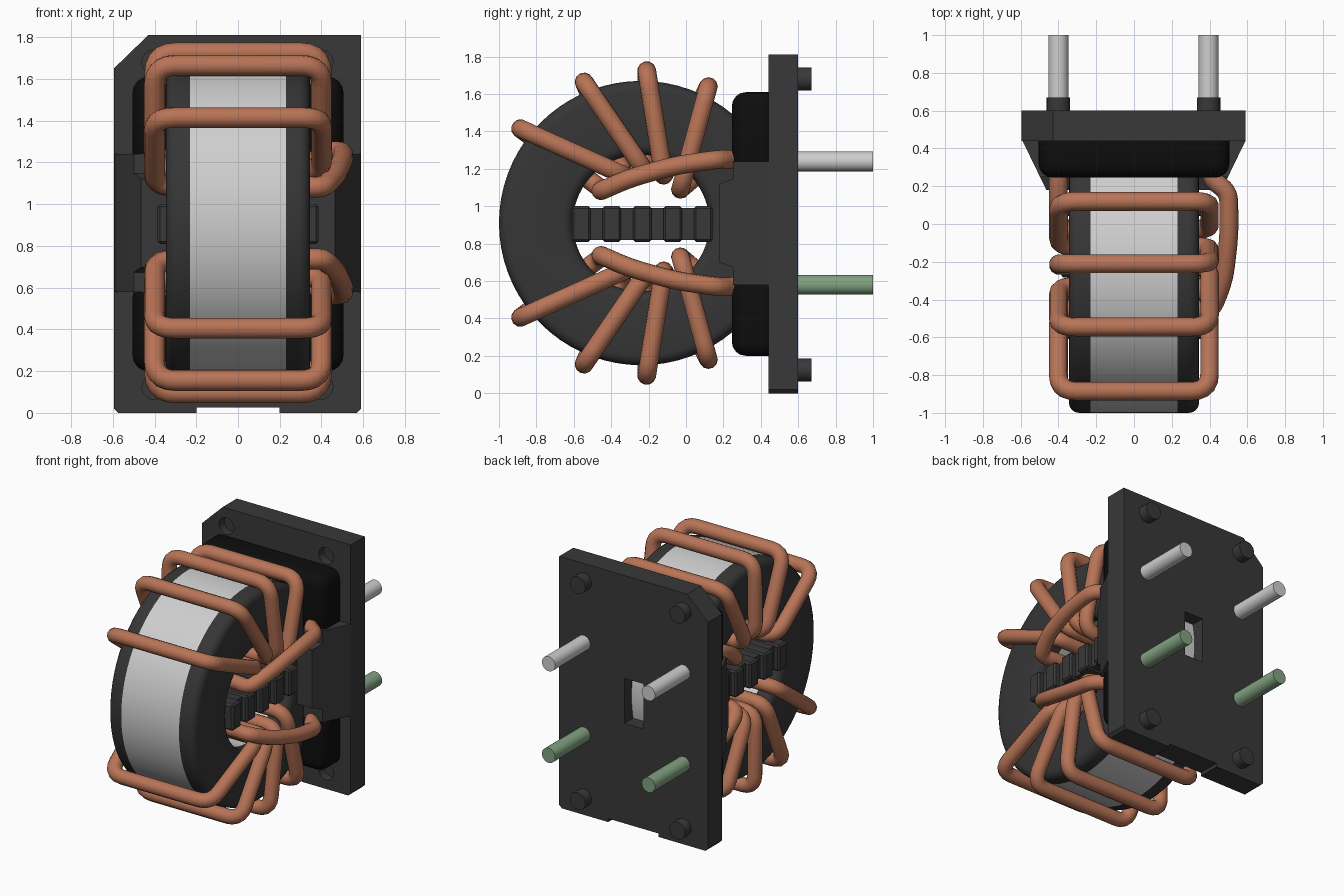
import bpy, bmesh, math
from mathutils import Vector

if "Cube" in bpy.data.objects:
    bpy.data.objects.remove(bpy.data.objects["Cube"])


def material(name, rgb):
    m = bpy.data.materials.new(name)
    m.use_nodes = True
    m.diffuse_color = (*rgb, 1)
    m.node_tree.nodes["Principled BSDF"].inputs["Base Color"].default_value = (*rgb, 1)
    return m


PLASTIC = material("dark grey plastic", (0.04, 0.04, 0.04))
SHELL = material("core shell grey", (0.036, 0.036, 0.036))
GLUE = material("black glue", (0.004, 0.004, 0.004))
COPPER = material("copper", (0.48, 0.175, 0.095))
STEEL = material("light grey metal", (0.62, 0.62, 0.62))
GREEN = material("green metal", (0.22, 0.36, 0.22))

CY, CZ = -0.24, 0.91      # core centre


def finish(name, bm, mats, smooth=False):
    bmesh.ops.recalc_face_normals(bm, faces=bm.faces)
    me = bpy.data.meshes.new(name)
    bm.to_mesh(me)
    bm.free()
    ob = bpy.data.objects.new(name, me)
    bpy.context.collection.objects.link(ob)
    for m in mats:
        me.materials.append(m)
    if smooth:
        select(ob)
        bpy.ops.object.shade_smooth_by_angle(angle=math.radians(35))
    return ob


def select(ob):
    bpy.ops.object.select_all(action='DESELECT')
    ob.select_set(True)
    bpy.context.view_layer.objects.active = ob


def prism(name, points, offset, mat):
    """Extrude a closed outline of 3D points."""
    bm = bmesh.new()
    f = bm.faces.new([bm.verts.new(p) for p in points])
    ext = bmesh.ops.extrude_face_region(bm, geom=[f])
    bmesh.ops.translate(bm, vec=offset,
                        verts=[v for v in ext["geom"] if isinstance(v, bmesh.types.BMVert)])
    return finish(name, bm, [mat])


def box(name, lo, hi, mat, bevel=0, segments=1):
    bm = bmesh.new()
    bmesh.ops.create_cube(bm, size=1)
    for v in bm.verts:
        v.co = [l + (c + 0.5) * (h - l) for c, l, h in zip(v.co, lo, hi)]
    if bevel:
        bmesh.ops.bevel(bm, geom=bm.edges[:], offset=bevel, segments=segments,
                        profile=0.5, affect='EDGES')
    return finish(name, bm, [mat], smooth=segments > 1)


def rod(name, x, z, r, y0, y1, mat):
    """Cylinder along y."""
    ring = [(x + r * math.cos(i * math.tau / 24), y0, z + r * math.sin(i * math.tau / 24))
            for i in range(24)]
    ob = prism(name, ring, (0, y1 - y0, 0), mat)
    select(ob)
    bpy.ops.object.shade_smooth_by_angle(angle=math.radians(35))
    return ob


def cut(target, cutter):
    mod = target.modifiers.new("cut", 'BOOLEAN')
    mod.operation, mod.object, mod.solver = 'DIFFERENCE', cutter, 'EXACT'
    select(target)
    bpy.ops.object.modifier_apply(modifier=mod.name)
    bpy.data.objects.remove(cutter)


# Base plate with chamfered corner, bottom notch, window and corner recesses
outline = [(-0.595, 0.02), (-0.575, 0), (-0.2, 0), (-0.2, 0.025), (0.2, 0.025), (0.2, 0),
           (0.57, 0), (0.59, 0.02), (0.59, 1.81), (-0.43, 1.81), (-0.595, 1.65)]
plate = prism("base_plate", [(x, 0.44, z) for x, z in outline], (0, 0.16, 0), PLASTIC)
cut(plate, box("window_cutter", (-0.08, 0.3, 0.745), (0.07, 0.7, 1.07), PLASTIC))
for x in (-0.4, 0.395):
    for z in (0.125, 1.68):
        cut(plate, rod("recess_cutter", x, z, 0.06, 0.3, 0.5, PLASTIC))
        rod("standoff", x, z, 0.062, 0.59, 0.67, PLASTIC)
    rod("upper_pin", x, 1.24, 0.053, 0.55, 1.0, STEEL)
    rod("lower_pin", x, 0.58, 0.053, 0.55, 1.0, GREEN)

# Side brackets holding the core: wide foot plus a shorter nose
for s, side in ((1, "left"), (-1, "right")):
    foot = [(0.59, 0.45), (0.59, 0.44), (0.498, 0.25), (0.345, 0.25), (0.345, 0.45)]
    prism(side + "_bracket_foot", [(s * x, y, 0.58) for x, y in foot], (0, 0, 0.66), PLASTIC)
    nose = [(0.26, 0.67), (0.18, 0.70), (0.18, 1.12), (0.26, 1.15)]
    ob = prism(side + "_bracket_nose", [(s * 0.345, y, z) for y, z in nose],
               (s * 0.12, 0, 0), PLASTIC)
    for v in ob.data.vertices:   # keep the nose in line with the sloping foot
        if abs(v.co.x) > 0.4:
            v.co.x = s * (0.464 + (v.co.y - 0.18) * 0.485)

# Ribbed spacer through the core hole
box("spacer_bar", (-0.345, -0.59, 0.82), (0.345, 0.12, 0.99), PLASTIC)
for i in range(5):
    y = -0.61 + i * 0.163
    box("spacer_rib", (-0.385, y, 0.81), (0.385, y + 0.1, 1.0), PLASTIC, 0.012)

# Ring core: rounded section turned about x, light band between dark end shells
R, r, W, c, band = 0.76, 0.365, 0.345, 0.055, 0.23
section = []
for cx, cr, a0 in ((W - c, R - c, 90), (W - c, r + c, 0), (-W + c, r + c, -90), (-W + c, R - c, 180)):
    for k in range(5):
        a = math.radians(a0 - k * 22.5)
        section.append((cx + c * math.cos(a), cr + c * math.sin(a)))
    if a0 == 0:
        section += [(band, r), (-band, r)]
section += [(-band, R), (band, R)]
N = 72
bm = bmesh.new()
rings = [[bm.verts.new((x, CY + q * math.cos(i * math.tau / N), CZ + q * math.sin(i * math.tau / N)))
          for x, q in section] for i in range(N)]
M = len(section)
for i in range(N):
    for j in range(M):
        a, b = rings[i], rings[(i + 1) % N]
        f = bm.faces.new((a[j], a[(j + 1) % M], b[(j + 1) % M], b[j]))
        f.material_index = int(abs(f.calc_center_median().x) < band - 0.01)
finish("ring_core", bm, [SHELL, STEEL], smooth=True)


def rounded(points, radius):
    """Round the corners of a 3D path."""
    path = [points[0]]
    for a, p, b in zip(points, points[1:], points[2:]):
        da, db = a - p, b - p
        t = min(radius, da.length * 0.45, db.length * 0.45)
        s, e = p + da.normalized() * t, p + db.normalized() * t
        for k in range(6):
            u = k / 5
            path.append(s * (1 - u) ** 2 + p * 2 * u * (1 - u) + e * u * u)
    return path + [points[-1]]


def wire(name, path, radius):
    cu = bpy.data.curves.new(name, 'CURVE')
    cu.dimensions = '3D'
    cu.bevel_depth, cu.bevel_resolution, cu.use_fill_caps = radius, 4, True
    sp = cu.splines.new('POLY')
    sp.points.add(len(path) - 1)
    for pt, co in zip(sp.points, path):
        pt.co = (*co, 1)
    ob = bpy.data.objects.new(name, cu)
    bpy.context.collection.objects.link(ob)
    cu.materials.append(COPPER)
    select(ob)
    bpy.ops.object.convert(target='MESH')
    bpy.ops.object.shade_smooth_by_angle(angle=math.radians(50))


# Windings: front lead, four turns through the hole, then the far lead
outer = [(-0.885, 1.415), (-0.545, 1.665), (-0.21, 1.725), (0.12, 1.64)]
inner = [(-0.45, 1.09), (-0.33, 1.165), (-0.22, 1.19), (-0.12, 1.165), (-0.03, 1.09)]
X = 0.4
pts = [(X, 0.45, 1.24), (X + 0.01, 0.235, 1.25), (0.5, 0.17, 1.25), (0.505, -0.05, 1.22),
       (0.475, -0.3, 1.15), (0.41, -0.46, 1.08), (0.3, -0.45, 1.085)]
for k, (y, z) in enumerate(outer):
    iy, iz = inner[k]
    ny, nz = inner[k + 1]
    pts += [(-X, iy, iz), (-X, y, z), (X, y, z), (X, ny, nz)]
pts += [(-X, *inner[-1]), (-X, 0.1, 1.2), (-X, 0.25, 1.24), (-X, 0.45, 1.24)]
for name, s in (("upper_winding", 1), ("lower_winding", -1)):
    path = [Vector((x, y, CZ + s * (z - CZ))) for x, y, z in pts]
    wire(name, rounded(path, 0.1), 0.05)

# Glue pads between core and plate
for name, z0, z1 in (("upper_glue", 1.17, 1.61), ("lower_glue", 0.2, 0.63)):
    box(name, (-0.505, 0.245, z0), (0.505, 0.52, z1), GLUE, 0.075, 4)
